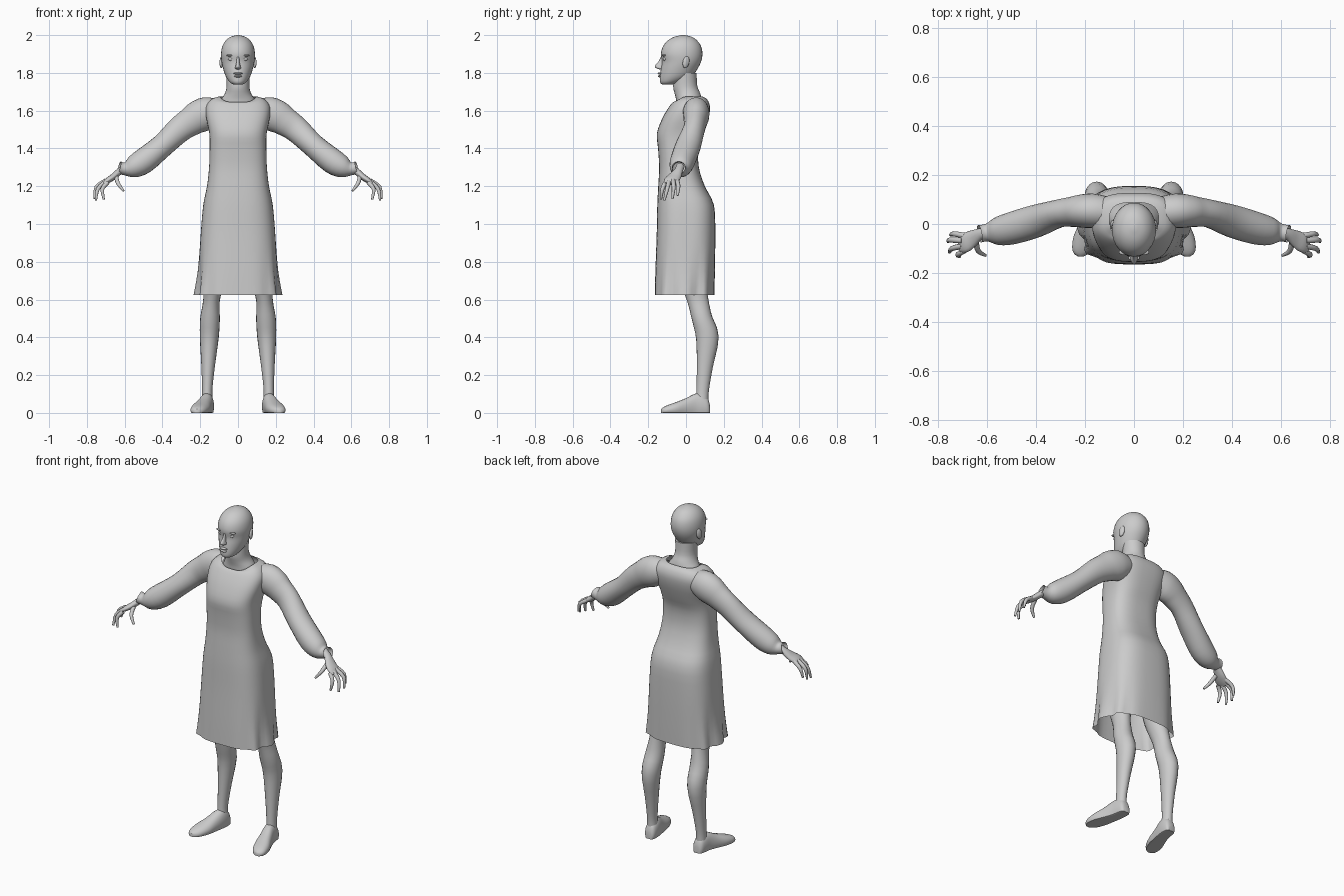
import bpy, bmesh, math
from mathutils import Vector

if "Cube" in bpy.data.objects:
    bpy.data.objects.remove(bpy.data.objects["Cube"])


def spline(rows, k=3):
    """Catmull-Rom interpolation of rows of numbers."""
    out = []
    for i in range(len(rows) - 1):
        p0, p1, p2 = rows[max(i - 1, 0)], rows[i], rows[i + 1]
        p3 = rows[min(i + 2, len(rows) - 1)]
        for j in range(k):
            t = j / k
            out.append([0.5 * (2 * b + (c - a) * t + (2 * a - 5 * b + 4 * c - d) * t * t
                               + (3 * b - a - 3 * c + d) * t ** 3)
                        for a, b, c, d in zip(p0, p1, p2, p3)])
    out.append(list(rows[-1]))
    return out


def skin(name, rings, caps=(True, True), mirror=False, angle=60):
    """Joins equal rings of points into a smooth skin."""
    bm = bmesh.new()
    loops = [[bm.verts.new(p) for p in r] for r in rings]
    n = len(loops[0])
    for a, b in zip(loops, loops[1:]):
        for i in range(n):
            bm.faces.new((a[i], a[(i + 1) % n], b[(i + 1) % n], b[i]))
    if caps[0]:
        bm.faces.new(loops[0][::-1])
    if caps[1]:
        bm.faces.new(loops[-1])
    bmesh.ops.recalc_face_normals(bm, faces=bm.faces)
    me = bpy.data.meshes.new(name)
    bm.to_mesh(me)
    bm.free()
    me.shade_smooth()
    me.set_sharp_from_angle(angle=math.radians(angle))
    ob = bpy.data.objects.new(name, me)
    bpy.context.collection.objects.link(ob)
    if mirror:
        m = ob.modifiers.new("mirror", 'MIRROR')
        m.use_mirror_merge = False
    return ob


def sup(v, e):
    return math.copysign(abs(v) ** e, v)


def stack(rows, n=32, e=1.0, ripple=None):
    """Level rings from rows of z, half width, front y, back y, front drop."""
    rings = []
    for z, w, f, b, d in spline(rows):
        ring = []
        for i in range(n):
            a = 2 * math.pi * i / n
            c, s = sup(math.cos(a), e), sup(math.sin(a), e)
            k = 1 + (ripple(z, a) if ripple else 0)
            ring.append((w * c * k, (f + b) / 2 + (b - f) / 2 * s * k,
                         z - d * max(0, -math.sin(a)) ** 2))
        rings.append(ring)
    return rings


def tube(rows, n=16, k=3):
    """Rings square to a path, rows of x, y, z, radius in y, radius across."""
    rows = spline(rows, k)
    pts = [Vector(r[:3]) for r in rows]
    rings = []
    for i, r in enumerate(rows):
        t = (pts[min(i + 1, len(pts) - 1)] - pts[max(i - 1, 0)]).normalized()
        s = Vector((0, 1, 0))
        s = (s - t * s.dot(t)).normalized()
        u = t.cross(s)
        rings.append([pts[i] + s * r[3] * math.cos(a) + u * r[4] * math.sin(a)
                      for a in (2 * math.pi * j / n for j in range(n))])
    return rings


def ball(name, loc, scale, mirror=False, rot=(0, 0, 0)):
    bpy.ops.mesh.primitive_uv_sphere_add(segments=16, ring_count=10, radius=1)
    ob = bpy.context.object
    ob.name = name
    ob.data.shade_smooth()
    from mathutils import Matrix, Euler
    ob.data.transform(Matrix.LocRotScale(Vector(loc), Euler(rot), Vector(scale)))
    if mirror:
        ob.modifiers.new("mirror", 'MIRROR').use_mirror_merge = False
    return ob


# Dress body, open at hem and neckline, with folds at the lower sides
def folds(z, a):
    f = max(0, (0.95 - z) / 0.33)
    return f * f * 0.07 * math.cos(10 * a) * math.cos(a) ** 2


dress = [(0.625, .22, -.165, .15, 0), (0.75, .208, -.162, .153, 0), (0.95, .197, -.155, .155, 0),
         (1.1, .184, -.152, .148, 0), (1.2, .164, -.147, .1, 0), (1.3, .153, -.142, .068, 0),
         (1.4, .15, -.148, .068, 0), (1.48, .152, -.154, .095, 0), (1.56, .168, -.125, .12, 0),
         (1.62, .17, -.09, .127, 0), (1.66, .142, -.068, .112, .015), (1.675, .1, -.055, .088, .035)]
skin("dress_body", stack(dress, 48, 0.72, folds), (False, False))

# Full sleeves gathered into a flared cuff
sleeve = [(.09, .045, 1.60, .06, .06), (.16, .053, 1.588, .07, .085), (.21, .053, 1.567, .068, .086),
          (.25, .05, 1.542, .062, .077), (.31, .042, 1.5, .057, .069), (.40, .012, 1.415, .067, .062),
          (.50, -.018, 1.333, .066, .067), (.56, -.03, 1.30, .056, .056), (.60, -.035, 1.292, .036, .034),
          (.63, -.04, 1.298, .036, .034)]
skin("sleeve", tube(sleeve, 24), (False, False), True)

# Neck and head
neck = [(1.60, .115, -.05, .1, 0), (1.655, .092, -.052, .085, 0), (1.69, .07, -.06, .076, 0),
        (1.73, .06, -.068, .06, 0), (1.80, .062, -.06, .056, 0)]
skin("neck", stack(neck))
head = [(1.738, .022, -.125, -.07, 0), (1.75, .043, -.137, -.03, 0), (1.78, .064, -.138, .03, 0),
        (1.82, .078, -.133, .06, 0), (1.86, .087, -.127, .08, 0), (1.90, .09, -.133, .087, 0),
        (1.94, .083, -.122, .08, 0), (1.97, .066, -.098, .06, 0), (1.99, .041, -.065, .033, 0),
        (2.0, .008, -.025, -.005, 0)]
skin("head", stack(head))

# Face features
nose = [(1.818, .006, -.14, -.11, 0), (1.825, .016, -.157, -.11, 0), (1.836, .013, -.165, -.11, 0),
        (1.86, .008, -.146, -.11, 0), (1.885, .007, -.133, -.11, 0)]
skin("nose", stack(nose, 12))
ball("eye", (.036, -.112, 1.873), (.016, .01, .01), True)
ball("brow", (.038, -.115, 1.893), (.024, .012, .006), True)
ball("upper_lip", (0, -.138, 1.797), (.024, .012, .006))
ball("lower_lip", (0, -.138, 1.782), (.02, .011, .006))
ball("ear", (.087, .0, 1.857), (.01, .018, .032), True, (-.2, 0, .3))

# Hands with curled fingers
palm = [(.585, -.03, 1.305, .022, .02), (.625, -.04, 1.28, .023, .018), (.66, -.06, 1.25, .035, .017),
        (.69, -.078, 1.23, .039, .015), (.712, -.084, 1.213, .03, .008)]
skin("palm", tube(palm), mirror=True)
fingers = {"little_finger": ((.69, -.048, 1.23), (.735, -.04, 1.2), (.748, -.045, 1.15)),
           "ring_finger": ((.70, -.068, 1.23), (.75, -.065, 1.195), (.758, -.072, 1.133)),
           "middle_finger": ((.70, -.09, 1.225), (.742, -.1, 1.185), (.752, -.115, 1.125)),
           "index_finger": ((.69, -.108, 1.22), (.718, -.125, 1.185), (.71, -.133, 1.13)),
           "thumb": ((.645, -.07, 1.25), (.635, -.11, 1.215), (.605, -.128, 1.175))}
for name, pts in fingers.items():
    rows = [(*p, r, r) for p, r in zip(pts, (.012, .0105, .006))]
    skin(name, tube(rows, 10), mirror=True)

# Legs, running up under the dress
leg = [(.118, .02, .88, .085, .08), (.128, .035, .72, .07, .062), (.14, .062, .6, .056, .044),
       (.148, .085, .5, .054, .052), (.152, .113, .4, .06, .05), (.158, .1, .25, .043, .036),
       (.163, .088, .12, .033, .027), (.163, .085, .05, .034, .03)]
skin("leg", tube(leg, 20), mirror=True)

# Shoes, flat soled: rows of y, centre x, half width, height
shoe = [(.127, .16, .02, .04), (.115, .161, .031, .078), (.085, .163, .036, .1), (.05, .168, .038, .102),
        (0, .182, .043, .078), (-.05, .197, .049, .058), (-.095, .209, .043, .042), (-.12, .215, .03, .03),
        (-.132, .217, .012, .02)]
rings = []
for y, x, w, h in spline(shoe):
    rings.append([(x + w * sup(math.cos(a), .8), y, max(0, h * (.35 + .65 * math.sin(a))))
                  for a in (2 * math.pi * i / 24 for i in range(24))])
skin("shoe", rings, mirror=True, angle=45)
